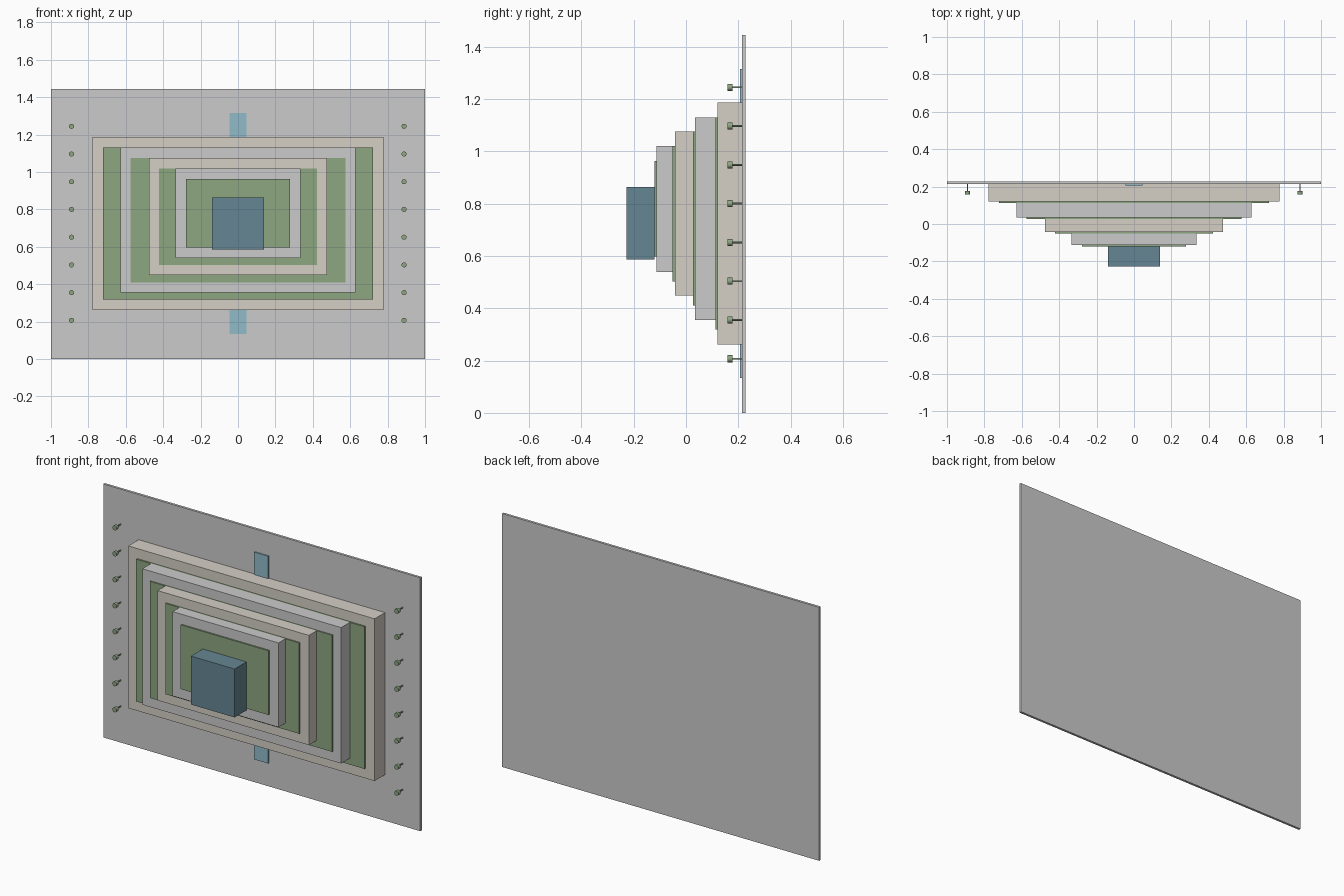
import bpy, bmesh
from math import radians
from mathutils import Matrix, Vector

if "Cube" in bpy.data.objects:
    bpy.data.objects.remove(bpy.data.objects["Cube"])


def material(name, rgb):
    m = bpy.data.materials.new(name)
    m.diffuse_color = (*rgb, 1)
    m.use_nodes = True
    m.node_tree.nodes["Principled BSDF"].inputs["Base Color"].default_value = m.diffuse_color
    return m


CREAM = material("cream", (0.66, 0.62, 0.56))
GREEN = material("green", (0.27, 0.38, 0.22))
BLUE = material("blue", (0.13, 0.24, 0.29))
SKY = material("light_blue", (0.28, 0.50, 0.58))


def finish(name, bm, mat):
    me = bpy.data.meshes.new(name)
    bm.to_mesh(me)
    bm.free()
    ob = bpy.data.objects.new(name, me)
    bpy.context.collection.objects.link(ob)
    if mat:
        me.materials.append(mat)
    return ob


def slab(name, half_w, y0, y1, z0, z1, mat=None):
    """Box centred on x = 0."""
    bm = bmesh.new()
    bmesh.ops.create_cube(bm, size=1)
    bmesh.ops.scale(bm, vec=(2 * half_w, y1 - y0, z1 - z0), verts=bm.verts)
    bmesh.ops.translate(bm, vec=(0, (y0 + y1) / 2, (z0 + z1) / 2), verts=bm.verts)
    return finish(name, bm, mat)


def add_rod(bm, x, z, r, y0, y1):
    """Cylinder along y."""
    place = Matrix.Translation(Vector((x, (y0 + y1) / 2, z))) @ Matrix.Rotation(radians(90), 4, 'X')
    bmesh.ops.create_cone(bm, cap_ends=True, segments=16, radius1=r, radius2=r,
                          depth=y1 - y0, matrix=place)


# Back panel and the vertical strip on it
slab("back_panel", 1.0, 0.214, 0.228, 0, 1.445)
slab("vertical_strip", 0.045, 0.207, 0.214, 0.133, 1.315, SKY)

# Stepped tiers, back to front: name, half width, front y, z range, material
tiers = [
    ("outer_tier", 0.777, 0.121, 0.262, 1.187, CREAM),
    ("outer_inlay", 0.721, 0.112, 0.319, 1.130, GREEN),
    ("second_tier", 0.627, 0.034, 0.355, 1.130, None),
    ("second_inlay", 0.575, 0.027, 0.410, 1.075, GREEN),
    ("third_tier", 0.477, -0.043, 0.449, 1.075, CREAM),
    ("third_inlay", 0.422, -0.051, 0.502, 1.020, GREEN),
    ("fourth_tier", 0.334, -0.112, 0.539, 1.020, None),
    ("fourth_inlay", 0.277, -0.121, 0.597, 0.963, GREEN),
    ("centre_block", 0.138, -0.228, 0.587, 0.863, BLUE),
]
back = 0.214
for name, half_w, front, z0, z1, mat in tiers:
    slab(name, half_w, front, back, z0, z1, mat)
    back = front

# Columns of pegs on both sides: thin stem with a round head
for side, x in (("left", -0.89), ("right", 0.888)):
    for i in range(8):
        z = 0.207 + i * 0.1482
        bm = bmesh.new()
        add_rod(bm, x, z, 0.0035, 0.176, 0.215)
        add_rod(bm, x, z, 0.0135, 0.159, 0.177)
        ob = finish(f"{side}_peg_{i + 1}", bm, GREEN)
        bpy.ops.object.select_all(action='DESELECT')
        ob.select_set(True)
        bpy.context.view_layer.objects.active = ob
        bpy.ops.object.shade_smooth_by_angle(angle=radians(35))
